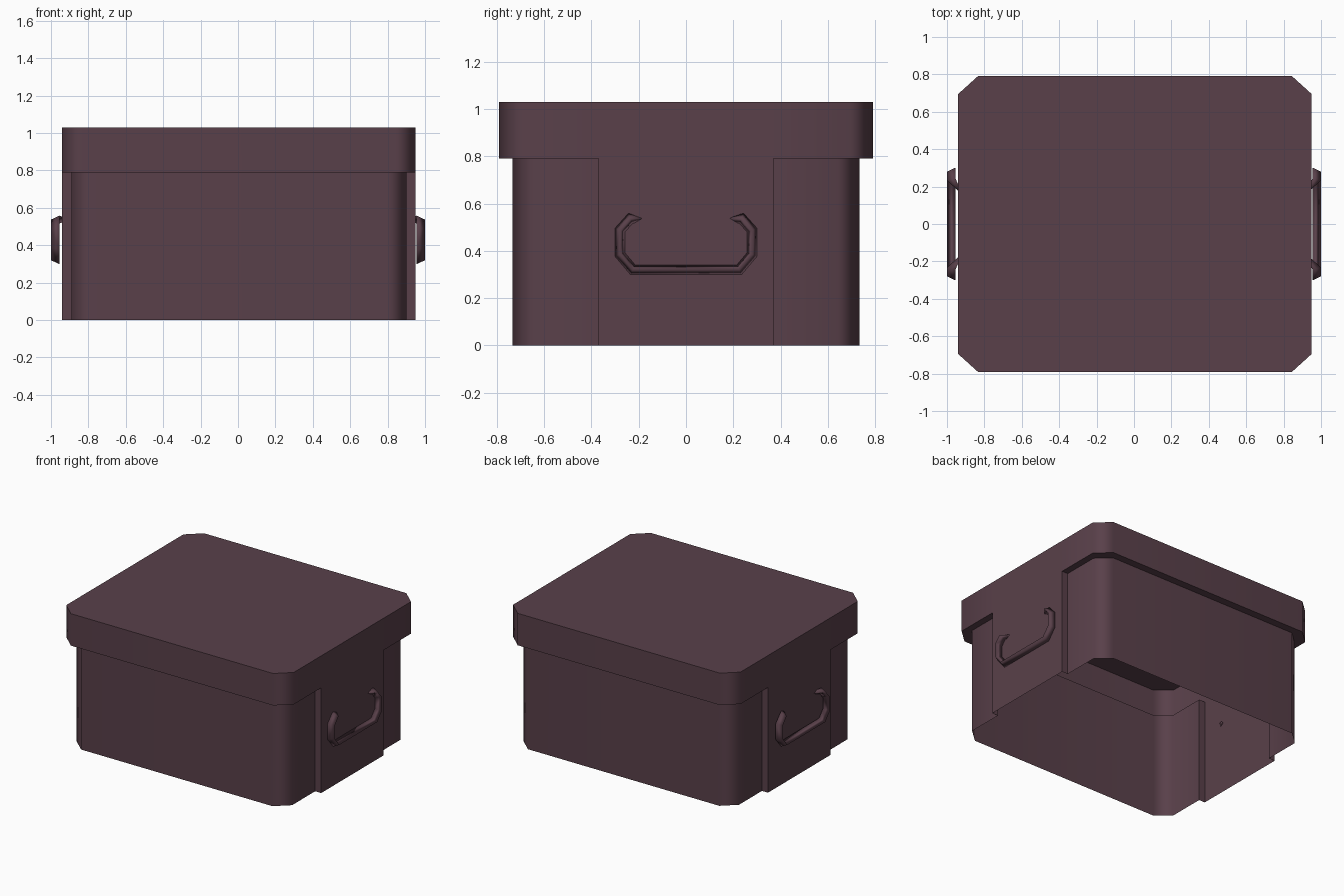
import bpy, bmesh, math
from mathutils import Vector

if "Cube" in bpy.data.objects:
    bpy.data.objects.remove(bpy.data.objects["Cube"])

mat = bpy.data.materials.new("dark plum")
mat.diffuse_color = (0.100, 0.051, 0.068, 1)
mat.use_nodes = True
mat.node_tree.nodes["Principled BSDF"].inputs["Base Color"].default_value = mat.diffuse_color


def finish(name, bm, angle):
    me = bpy.data.meshes.new(name)
    bm.to_mesh(me)
    bm.free()
    me.materials.append(mat)
    ob = bpy.data.objects.new(name, me)
    bpy.context.collection.objects.link(ob)
    bpy.ops.object.select_all(action='DESELECT')
    ob.select_set(True)
    bpy.context.view_layer.objects.active = ob
    bpy.ops.object.shade_smooth_by_angle(angle=math.radians(angle))
    return ob


# Box shell: open underneath, overhanging lid, raised panel on each end
PX, PY = 0.945, 0.37          # end panel plane and half width
CX = 0.005                    # shell sits slightly off centre
Z_RIM, Z_TOP = 0.79, 1.03


def half_outline(x, y, cx, cy):
    """Front half of a chamfered rectangle, left to right."""
    left = [(-x, -y + cy), (-x + cx, -y)]
    return left + [(-a, b) for a, b in reversed(left)]


body_half = ([(-PX, -PY), (-0.895, -PY)] + half_outline(0.895, 0.733, 0.1, 0.09)
             + [(0.895, -PY), (PX, -PY)])
lid_half = [(-PX, -PY)] + half_outline(PX, 0.79, 0.105, 0.095) + [(PX, -PY)]

bm = bmesh.new()


def ring(half, z):
    pts = half + [(-x, -y) for x, y in half]
    return [bm.verts.new((x + CX, y, z)) for x, y in pts]


def walls(lo, hi):
    for i in range(len(lo)):
        j = (i + 1) % len(lo)
        bm.faces.new((lo[i], lo[j], hi[j], hi[i]))


body_lo, body_hi = ring(body_half, 0), ring(body_half, Z_RIM)
lid_lo, lid_hi = ring(lid_half, Z_RIM), ring(lid_half, Z_TOP)
walls(body_lo, body_hi)
walls(lid_lo, lid_hi)
bm.faces.new(lid_hi)
# underside of the lid rim, front and back
nb, nl = len(body_half), len(lid_half)
for k in (0, 1):
    b = body_hi[k * nb:(k + 1) * nb]
    l = lid_lo[k * nl:(k + 1) * nl]
    bm.faces.new(b[1:-1] + l[::-1])
bmesh.ops.remove_doubles(bm, verts=bm.verts, dist=1e-4)
shell = finish("box_shell", bm, 60)
wn = shell.modifiers.new("weighted_normals", 'WEIGHTED_NORMAL')
wn.keep_sharp = True


# Handles: triangular section swept along a C shaped path, ends sunk in the panel
side = [(0.172, 0.537), (0.235, 0.537), (0.28, 0.487), (0.28, 0.385), (0.225, 0.32)]
path = [Vector(p) for p in side] + [Vector((-y, z)) for y, z in reversed(side)]


def handle(name, sx):
    bm = bmesh.new()
    rows = []
    n = len(path)
    for i, p in enumerate(path):
        d0 = (p - path[max(i - 1, 0)]).normalized()
        d1 = (path[min(i + 1, n - 1)] - p).normalized()
        t = (d0 + d1).normalized()
        nrm = Vector((-t.y, t.x))
        end = i in (0, n - 1)
        w = 0.009 if end else 0.021
        w /= max(0.8, t.dot(d1 if d1.length else d0))
        base, apex = (0.922, 0.936) if end else (0.955, 1.0)
        a, b = p + nrm * w, p - nrm * w
        rows.append([bm.verts.new((sx * x, q.x, q.y))
                     for x, q in ((base, a), (apex, p), (base, b))])
    for r, s in zip(rows, rows[1:]):
        for k in range(3):
            m = (k + 1) % 3
            bm.faces.new((r[k], r[m], s[m], s[k]))
    bm.faces.new(rows[0])
    bm.faces.new(rows[-1][::-1])
    bmesh.ops.recalc_face_normals(bm, faces=bm.faces)
    finish(name, bm, 140)


handle("right_handle", 1)
handle("left_handle", -1)
